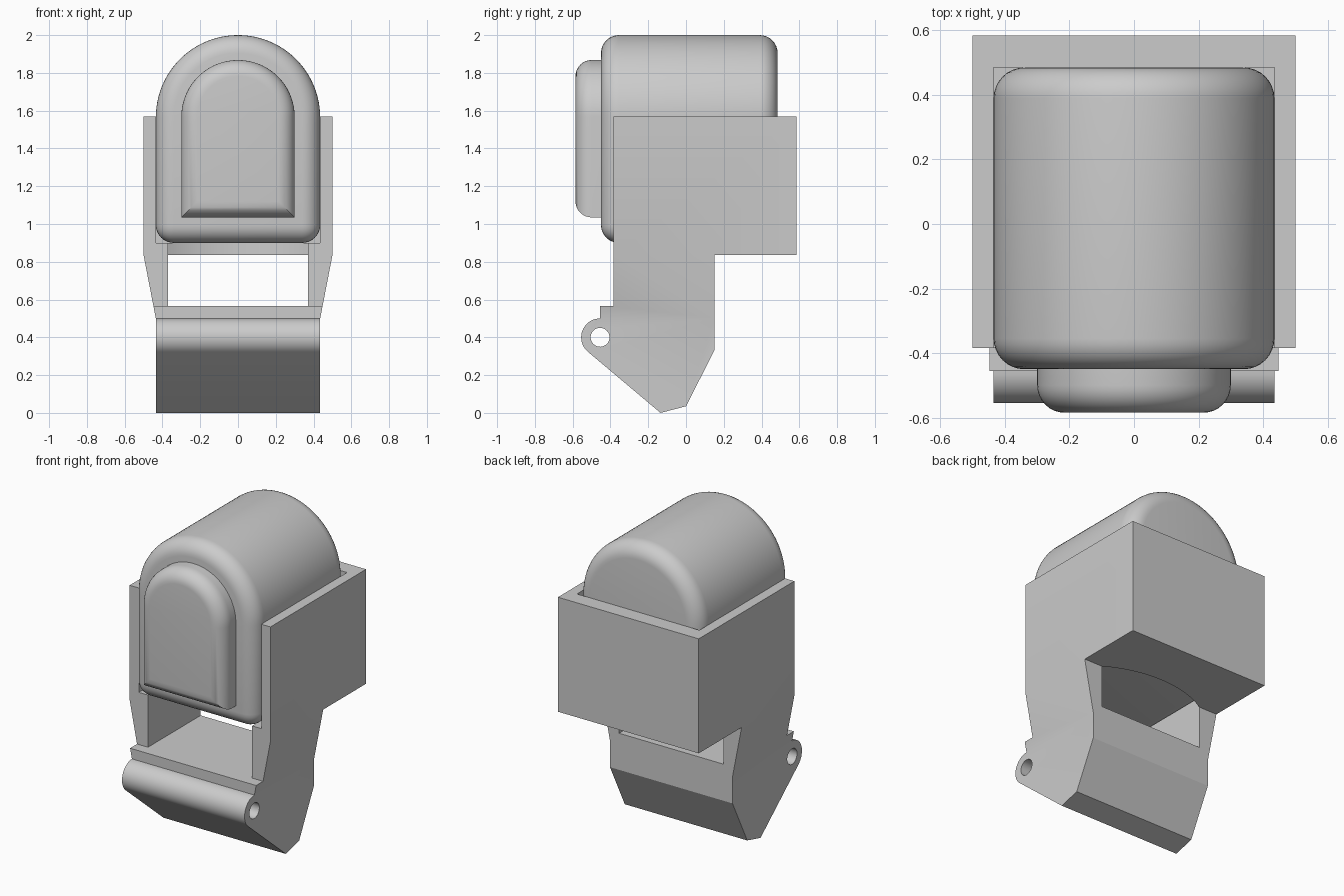
import bpy, bmesh
from math import pi, sin, cos, asin, atan2, acos, hypot
from mathutils import Vector

if "Cube" in bpy.data.objects:
    bpy.data.objects.remove(bpy.data.objects["Cube"], do_unlink=True)

grey = bpy.data.materials.new("light grey")
grey.use_nodes = True
GREY = (0.6, 0.6, 0.6, 1)
grey.diffuse_color = GREY
grey.node_tree.nodes["Principled BSDF"].inputs["Base Color"].default_value = GREY


def prism(name, outline, axis, lo, hi, bevel=0, pick=None):
    """Extrude a 2D outline along an axis, then round the edges that pick accepts."""
    place = {"x": lambda a, b, d: (d, a, b),
             "y": lambda a, b, d: (a, d, b),
             "z": lambda a, b, d: (a, b, d)}[axis]
    bm = bmesh.new()
    near = [bm.verts.new(place(a, b, lo)) for a, b in outline]
    far = [bm.verts.new(place(a, b, hi)) for a, b in outline]
    bm.faces.new(near)
    bm.faces.new(far[::-1])
    for i in range(len(near)):
        j = (i + 1) % len(near)
        bm.faces.new((near[j], near[i], far[i], far[j]))
    bmesh.ops.recalc_face_normals(bm, faces=bm.faces)
    if bevel:
        bmesh.ops.bevel(bm, geom=[e for e in bm.edges if pick(e)], offset=bevel,
                        offset_type="OFFSET", segments=8, profile=0.5,
                        affect="EDGES", clamp_overlap=False)
    mesh = bpy.data.meshes.new(name)
    bm.to_mesh(mesh)
    bm.free()
    mesh.materials.append(grey)
    obj = bpy.data.objects.new(name, mesh)
    bpy.context.collection.objects.link(obj)
    return obj


def activate(obj):
    bpy.ops.object.select_all(action="DESELECT")
    obj.select_set(True)
    bpy.context.view_layer.objects.active = obj


def combine(obj, tool, operation):
    mod = obj.modifiers.new("cut", "BOOLEAN")
    mod.operation, mod.solver, mod.object = operation, "EXACT", tool
    activate(obj)
    bpy.ops.object.modifier_apply(modifier=mod.name)
    bpy.data.objects.remove(tool, do_unlink=True)


def smooth(obj, angle=0.5):
    activate(obj)
    bpy.ops.object.shade_smooth_by_angle(angle=angle)


def arc(ca, cb, r, start, end, n):
    return [(ca + r * cos(start + (end - start) * i / n),
             cb + r * sin(start + (end - start) * i / n)) for i in range(n + 1)]


def arch(half, bottom, top):
    """Round-topped doorway outline."""
    return [(-half, bottom), (half, bottom)] + arc(0, top - half, half, 0, pi, 48)


# Rounded main body
body = prism("body", arch(0.435, 0.9, 2.0), "y", -0.45, 0.485, 0.095,
             lambda e: e.calc_face_angle() > 0.5)
smooth(body)

# Raised front plate, rounded on its front rim only
plate = prism("front_plate", arch(0.3, 1.035, 1.868), "y", -0.585, -0.4, 0.085,
              lambda e: all(v.co.y < -0.58 for v in e.verts))
smooth(plate)

# Holder side outline: box, neck, foot and hinge barrel
hinge, tip, r = Vector((-0.455, 0.4)), Vector((-0.135, 0.0)), 0.1
to_tip = tip - hinge
tangent = atan2(to_tip.y, to_tip.x) - acos(r / to_tip.length)
side = [(-0.385, 1.57), (-0.385, 0.565), (-0.455, 0.565)]
side += arc(*hinge, r, pi / 2, tangent + 2 * pi, 20)
side += [tuple(tip), (0, 0.035), (0.15, 0.33), (0.15, 0.835),
         (0.585, 0.835), (0.585, 1.57)]
holder = prism("holder", side, "x", -0.5, 0.5)

# Narrow the neck toward the foot
half = [(0.435, -0.2), (0.435, 0.5), (0.5, 0.835), (0.6, 0.835 + 0.1 * 0.335 / 0.065), (0.6, 2)]
combine(holder, prism("taper", half + [(-x, z) for x, z in half[::-1]], "y", -1, 1), "INTERSECT")

# Pocket for the body, open at the front and top
pocket = [(-0.435, -1), (0.435, -1), (0.435, 0.485), (-0.435, 0.485)]
combine(holder, prism("pocket", pocket, "z", 0.9, 2), "DIFFERENCE")

# Window through the neck with a curved edge in the floor
R = 0.73
spread = asin(0.37 / R)
window = [(-0.37, -1), (0.37, -1)]
window += arc(0, 0.15 - R * cos(spread), R, pi / 2 - spread, pi / 2 + spread, 24)
combine(holder, prism("window", window, "z", 0.565, 0.95), "DIFFERENCE")

# Hinge pin hole
combine(holder, prism("pin_hole", arc(*hinge, 0.05, 0, 2 * pi, 32)[:-1], "x", -1, 1), "DIFFERENCE")
smooth(holder, 0.4)
